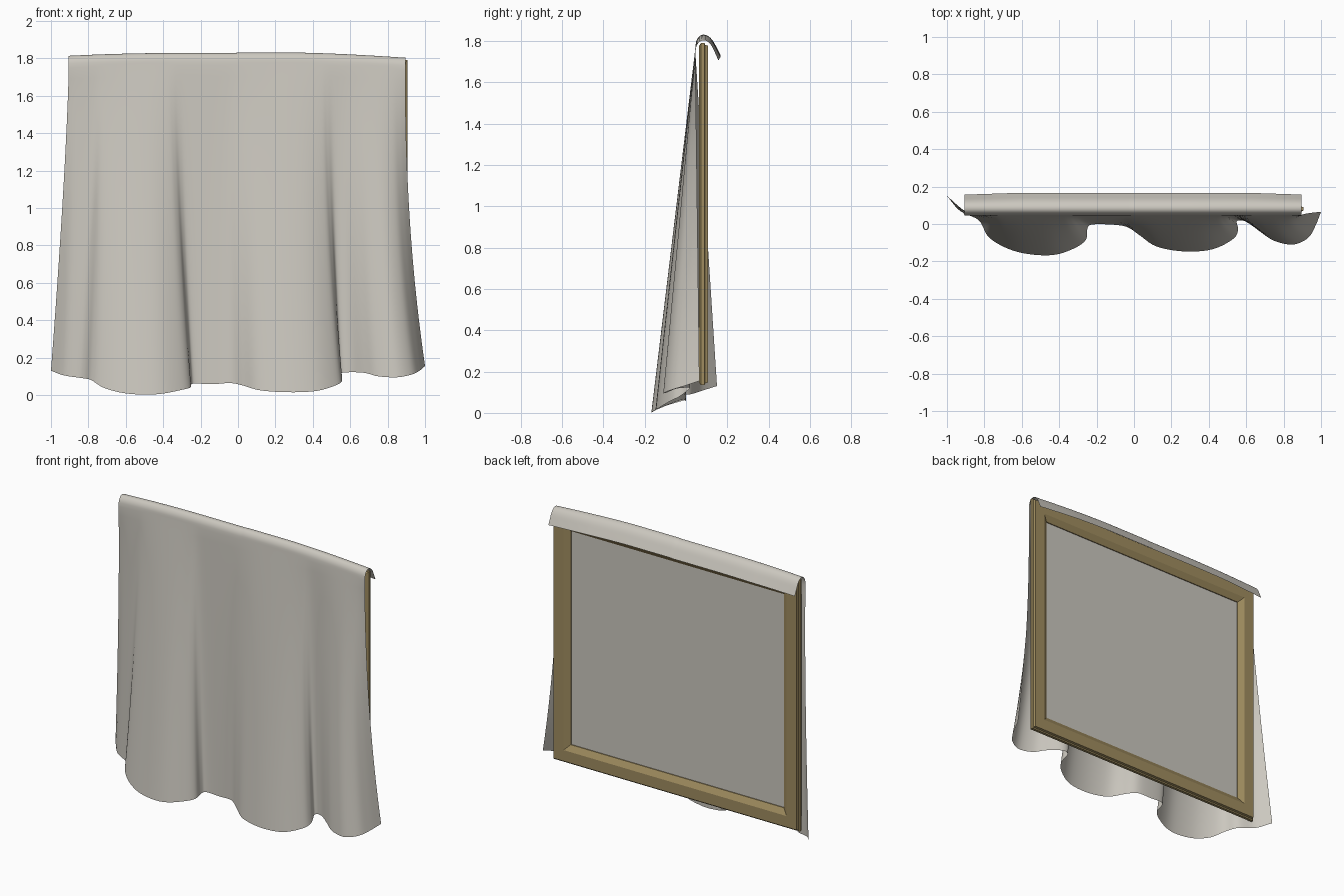
import bpy, bmesh, math
from mathutils import Vector

if "Cube" in bpy.data.objects:
    bpy.data.objects.remove(bpy.data.objects["Cube"])


def material(name, rgb):
    m = bpy.data.materials.new(name)
    m.diffuse_color = (*rgb, 1)
    m.use_nodes = True
    m.node_tree.nodes["Principled BSDF"].inputs["Base Color"].default_value = m.diffuse_color
    return m


CLOTH = material("off_white_cloth", (0.60, 0.575, 0.52))
WOOD = material("dull_gold_wood", (0.35, 0.265, 0.115))


def make(name, verts, faces, mat, smooth_angle=None, outward=False):
    me = bpy.data.meshes.new(name)
    me.from_pydata(verts, [], faces)
    if outward:
        bm = bmesh.new()
        bm.from_mesh(me)
        bmesh.ops.recalc_face_normals(bm, faces=bm.faces)
        bm.to_mesh(me)
        bm.free()
    me.materials.append(mat)
    ob = bpy.data.objects.new(name, me)
    bpy.context.collection.objects.link(ob)
    if smooth_angle:
        bpy.ops.object.select_all(action='DESELECT')
        ob.select_set(True)
        bpy.context.view_layer.objects.active = ob
        bpy.ops.object.shade_smooth_by_angle(angle=math.radians(smooth_angle))
    return ob


def spline(points, steps):
    """Catmull-Rom curve through points of any dimension."""
    p = [Vector(q) for q in points]
    p = [2 * p[0] - p[1]] + p + [2 * p[-1] - p[-2]]
    out = []
    for i in range(1, len(p) - 2):
        a, b, c, d = p[i - 1:i + 3]
        for s in range(steps):
            t = s / steps
            out.append(0.5 * (2 * b + (c - a) * t + (2 * a - 5 * b + 4 * c - d) * t * t
                              + (3 * b - a - 3 * c + d) * t ** 3))
    return out + [p[-2]]


# Picture frame: mitred loop of one moulding profile (inset, y)
X0, X1, Z0, Z1 = -0.895, 0.905, 0.135, 1.79
profile = [(0.012, 0.064), (0, 0.072), (0, 0.090), (0.008, 0.093), (0.012, 0.106),
           (0.085, 0.106), (0.122, 0.084), (0.122, 0.064)]
n = len(profile)
verts = []
for sx, sz in ((0, 0), (1, 0), (1, 1), (0, 1)):
    for w, y in profile:
        verts.append((X1 - w if sx else X0 + w, y, Z1 - w if sz else Z0 + w))
faces = [(c * n + i, c * n + (i + 1) % n, (c + 1) % 4 * n + (i + 1) % n, (c + 1) % 4 * n + i)
         for c in range(4) for i in range(n)]
make("picture_frame", verts, faces, WOOD, outward=True)

# Canvas: thin panel held in the frame
a, b, c, d = X0 + 0.115, X1 - 0.115, Z0 + 0.115, Z1 - 0.115
verts = [(x, y, z) for y in (0.068, 0.078) for x, z in ((a, c), (b, c), (b, d), (a, d))]
faces = [(0, 1, 2, 3), (7, 6, 5, 4)] + [(i, i + 4, (i + 1) % 4 + 4, (i + 1) % 4) for i in range(4)]
make("canvas", verts, faces, CLOTH, outward=True)

# Cloth hem: bottom x, y, z and the x where that thread meets the top edge
hem = [(-1.0, .15, .13, -.905), (-.93, .07, .105, -.85), (-.83, .02, .09, -.77),
       (-.785, -.06, .08, -.72), (-.72, -.11, .04, -.67), (-.62, -.15, .012, -.60),
       (-.5, -.167, .002, -.52), (-.4, -.16, .008, -.45), (-.30, -.12, .028, -.38),
       (-.255, -.08, .04, -.35), (-.25, -.03, .055, -.32), (-.23, -.004, .062, -.28),
       (-.14, -.002, .058, -.18), (-.04, -.015, .064, -.07), (.03, -.06, .05, 0),
       (.12, -.12, .025, .10), (.27, -.147, .015, .23), (.42, -.135, .022, .35),
       (.53, -.08, .055, .44), (.557, -.03, .08, .475), (.55, .015, .115, .51),
       (.60, .012, .122, .56), (.68, -.045, .118, .63), (.75, -.09, .10, .69),
       (.85, -.11, .095, .76), (.93, -.075, .11, .82), (.97, -.01, .13, .86),
       (1.0, .065, .155, .895)]
columns = spline(hem, 5)
# Turn over the top of the frame, front to back flap
turn = spline([(.045, -.065), (.05, -.03), (.066, -.006), (.088, 0), (.112, -.01),
               (.132, -.032), (.15, -.065), (.167, -.098)], 3)
ROWS = 28
verts = []
for xb, yb, zb, xt in columns:
    u = (xt + 0.905) / 1.8
    # ridge sags toward both ends
    if xt < 0:
        ridge = 1.829 - 0.015 * max(0, (-xt - 0.3) / 0.6) ** 2
    else:
        ridge = 1.831 - 0.028 * max(0, (xt - 0.3) / 0.6) ** 1.5
    y0, z0 = turn[0][0], ridge + turn[0][1]
    for r in range(ROWS):
        v = 1 - r / ROWS
        fx = v ** (1.3 + 0.9 * u)
        verts.append((xt + (xb - xt) * fx, y0 + (yb - y0) * v, z0 + (zb - z0) * v))
    for y, dz in turn:
        k = max(0, abs(xt) - 0.6) / 0.3
        verts.append((xt, y - 0.01 * k * max(0, (y - 0.1) / 0.067), ridge + dz))
m = ROWS + len(turn)
faces = [(i * m + j, (i + 1) * m + j, (i + 1) * m + j + 1, i * m + j + 1)
         for i in range(len(columns) - 1) for j in range(m - 1)]
make("draped_cloth", verts, faces, CLOTH, smooth_angle=60)
